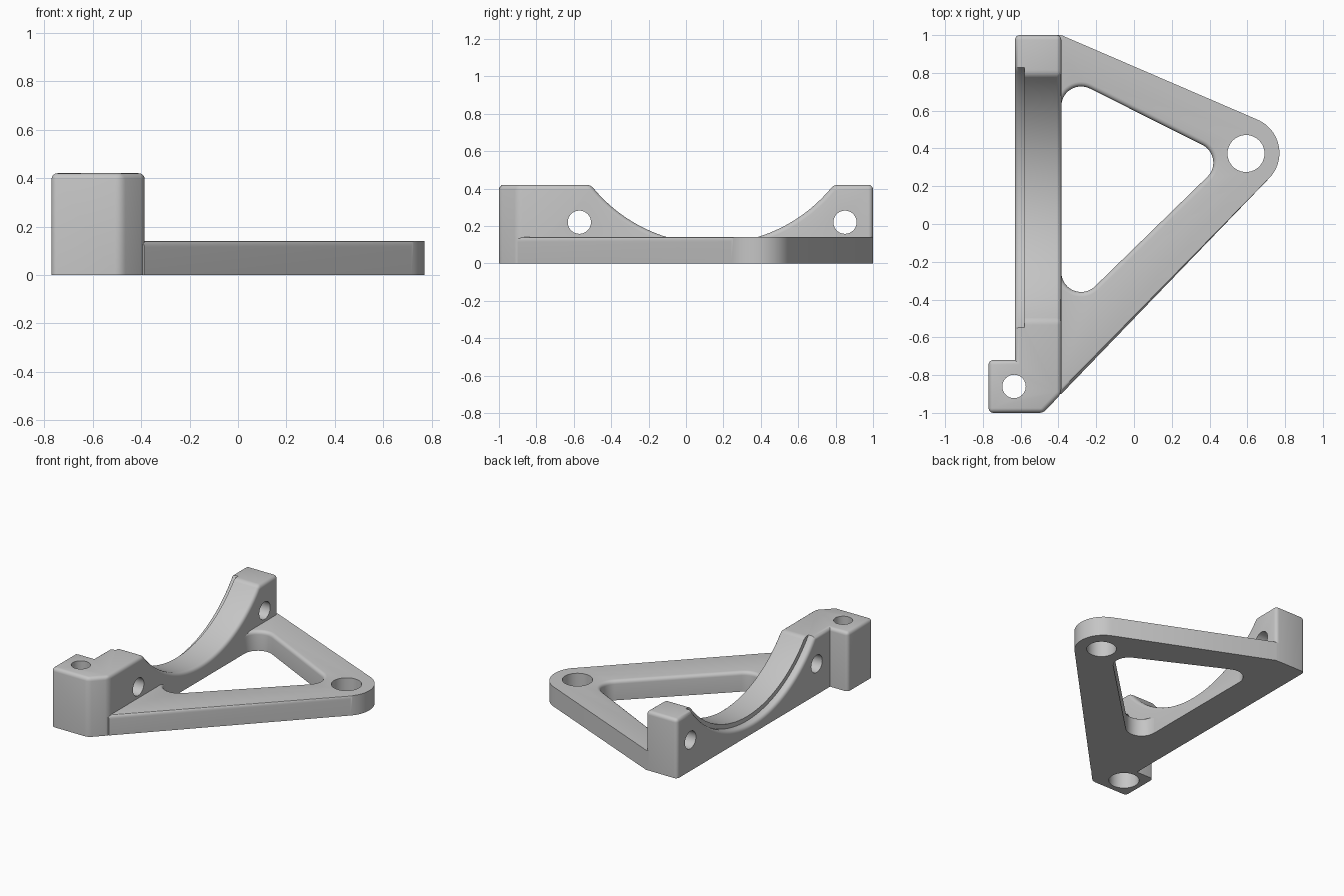
import bpy, bmesh
from math import cos, sin, radians, pi
from mathutils import Matrix

cube = bpy.data.objects.get("Cube")
if cube:
    bpy.data.objects.remove(cube, do_unlink=True)

grey = bpy.data.materials.new("plain grey")
grey.use_nodes = True
grey.diffuse_color = (0.56, 0.56, 0.56, 1)
grey.node_tree.nodes["Principled BSDF"].inputs["Base Color"].default_value = grey.diffuse_color

WALL_X, WALL_TOP, PLATE_TOP = -0.385, 0.42, 0.14
SADDLE_Y, SADDLE_Z, SADDLE_R = 0.14, 0.93, 0.826


def arc(cx, cy, r, a0, a1, n=14):
    angles = [radians(a0 + (a1 - a0) * i / n) for i in range(n + 1)]
    return [(cx + r * cos(a), cy + r * sin(a)) for a in angles]


def add_object(name, bm):
    bmesh.ops.recalc_face_normals(bm, faces=bm.faces)
    mesh = bpy.data.meshes.new(name)
    bm.to_mesh(mesh)
    bm.free()
    mesh.materials.append(grey)
    obj = bpy.data.objects.new(name, mesh)
    bpy.context.collection.objects.link(obj)
    return obj


def prism(name, outline, z0, z1):
    bm = bmesh.new()
    base = bm.faces.new([bm.verts.new((x, y, z0)) for x, y in outline])
    top = bmesh.ops.extrude_face_region(bm, geom=[base])["geom"]
    bmesh.ops.translate(bm, vec=(0, 0, z1 - z0),
                        verts=[v for v in top if isinstance(v, bmesh.types.BMVert)])
    return add_object(name, bm)


def cylinder(name, centre, radius, depth, along_x=False, sides=40):
    bm = bmesh.new()
    turn = Matrix.Rotation(pi / 2, 4, 'Y') if along_x else Matrix()
    bmesh.ops.create_cone(bm, cap_ends=True, segments=sides, radius1=radius, radius2=radius,
                          depth=depth, matrix=Matrix.Translation(centre) @ turn)
    return add_object(name, bm)


def saddle_lathe(name, profile, sides=128):
    """Turn (x, radius) points about the saddle axis into a closed solid."""
    bm = bmesh.new()
    rings = [[bm.verts.new((x, SADDLE_Y + r * cos(2 * pi * i / sides),
                            SADDLE_Z + r * sin(2 * pi * i / sides))) for i in range(sides)]
             for x, r in profile]
    for a, b in zip(rings, rings[1:]):
        for i in range(sides):
            j = (i + 1) % sides
            bm.faces.new((a[i], a[j], b[j], b[i]))
    bm.faces.new(rings[0])
    bm.faces.new(rings[-1])
    return add_object(name, bm)


def cut(obj, cutter):
    mod = obj.modifiers.new("cut", 'BOOLEAN')
    mod.operation, mod.solver, mod.object = 'DIFFERENCE', 'EXACT', cutter
    bpy.context.view_layer.objects.active = obj
    bpy.ops.object.modifier_apply(modifier=mod.name)
    bpy.data.objects.remove(cutter, do_unlink=True)


def round_edges(obj, rule, width=0.025):
    """Round the convex sharp edges picked by the rule."""
    bm = bmesh.new()
    bm.from_mesh(obj.data)
    bmesh.ops.remove_doubles(bm, verts=bm.verts, dist=0.0001)
    edges = [e for e in bm.edges if len(e.link_faces) == 2
             and e.calc_face_angle_signed() > 0.4
             and rule((e.verts[0].co + e.verts[1].co) / 2, e)]
    bmesh.ops.bevel(bm, geom=edges, offset=width, offset_type='OFFSET', segments=4,
                    profile=0.5, affect='EDGES', clamp_overlap=False)
    bm.to_mesh(obj.data)
    bm.free()


# Triangular base plate, tucked into the wall along its left side
plate = prism("base_plate", [(-0.47, -0.9), (WALL_X, -0.9)]
              + arc(0.578, 0.376, 0.192, -43.9, 66.7, 24)
              + [(WALL_X, 1), (-0.42, 0.999), (-0.47, 0.96)], 0, PLATE_TOP)

# Rounded window, open towards the wall
window = (arc(0.315, 0.325, 0.105, -45.7, 63.4)
          + arc(-0.28, 0.623, 0.105, 63.4, 180)
          + [(-0.6, 0.623), (-0.6, -0.255)]
          + arc(-0.28, -0.255, 0.105, 180, 314.3))
cut(plate, prism("window_cutter", window, -0.1, 0.3))


def plate_rule(mid, edge):
    on_top = all(v.co.z > PLATE_TOP - 0.001 for v in edge.verts)
    return on_top and WALL_X + 0.0001 < mid.x < 0.5 and mid.y < 0.75


round_edges(plate, plate_rule)
cut(plate, cylinder("tip_hole_cutter", (0.593, 0.373, 0.1), 0.098, 0.6))

# Upright wall with an offset lug at the front and a round saddle
wall = prism("saddle_wall", [(-0.63, 1), (WALL_X, 1), (WALL_X, -0.9), (-0.482, -1),
                             (-0.77, -1), (-0.77, -0.72), (-0.63, -0.72)], 0, WALL_TOP)
cut(wall, saddle_lathe("saddle_cutter", [(-1, SADDLE_R), (0, SADDLE_R)]))
round_edges(wall, lambda mid, edge: mid.z > 0.09)

# Stepped recess with a rounded outer lip
recess = [(-0.58, 0.857), (-0.605, 0.857)]
recess += [(-0.605 - 0.025 * sin(radians(a)), 0.882 - 0.025 * cos(radians(a)))
           for a in (22, 45, 68, 90)]
cut(wall, saddle_lathe("recess_cutter", recess + [(-0.8, 0.9)]))

# Cross holes and the counterbored lug hole
for y in (-0.57, 0.85):
    cut(wall, cylinder("cross_hole_cutter", (-0.5, y, 0.22), 0.062, 1, True))
cut(wall, cylinder("lug_hole_cutter", (-0.635, -0.86, 0.2), 0.062, 1))
cut(wall, cylinder("counterbore_cutter", (-0.635, -0.86, 0), 0.1, 0.5))

for obj in (plate, wall):
    bpy.ops.object.select_all(action='DESELECT')
    obj.select_set(True)
    bpy.context.view_layer.objects.active = obj
    bpy.ops.object.shade_smooth_by_angle(angle=radians(30))
